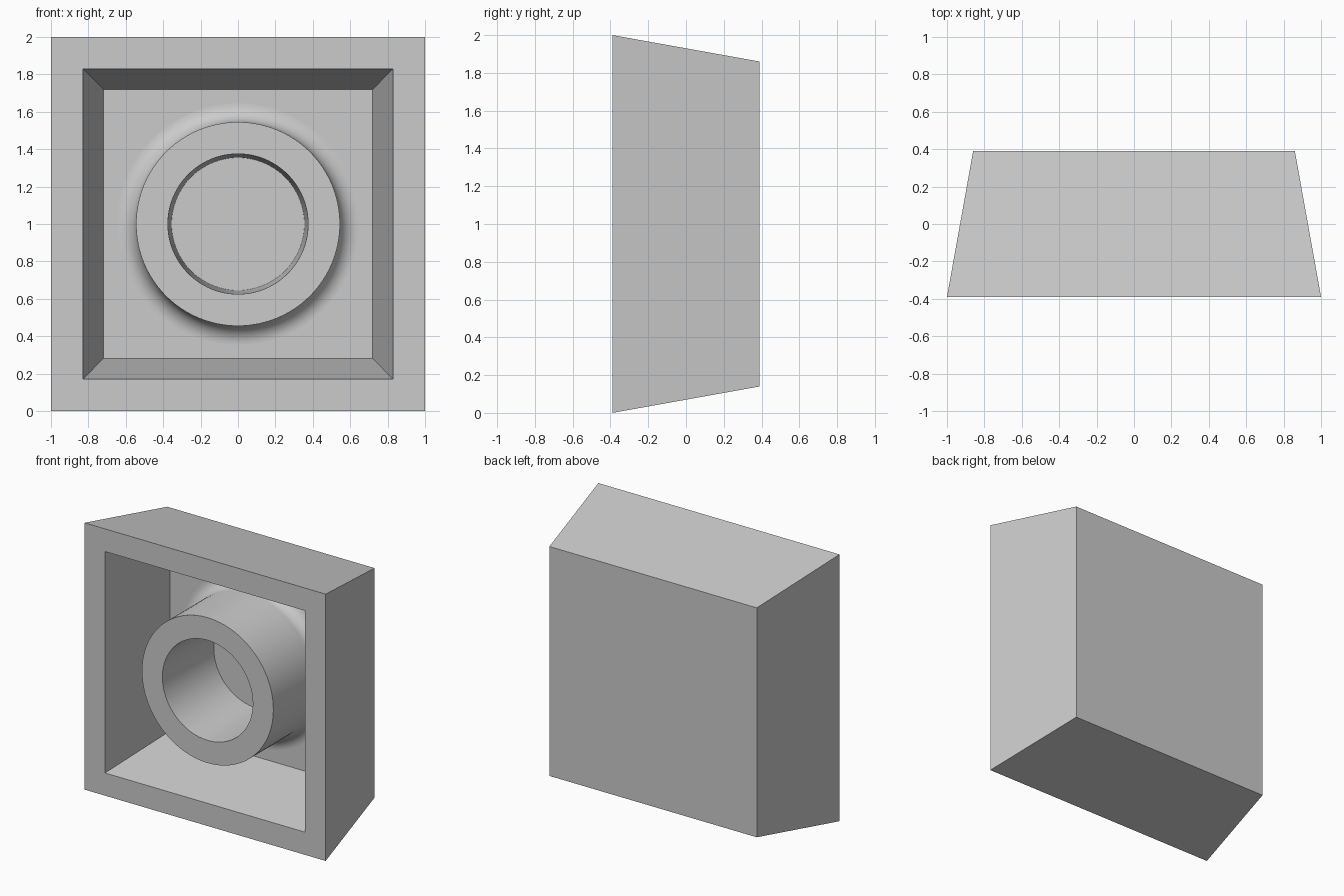
import bpy, bmesh, math

cube = bpy.data.objects.get("Cube")
if cube:
    bpy.data.objects.remove(cube, do_unlink=True)

grey = bpy.data.materials.new("plain grey")
grey.use_nodes = True
colour = (0.6, 0.6, 0.6, 1)
grey.diffuse_color = colour
grey.node_tree.nodes["Principled BSDF"].inputs["Base Color"].default_value = colour

MID = 1.0            # height of the centre axis
FRONT, BACK = -0.39, 0.39
FLOOR = 0.22         # depth of the pocket floor
SEGMENTS = 96


def sweep(name, profile, sides, turn=0.0, caps=False, smooth=False):
    """Join rings of (radius, y) around the axis along y."""
    bm = bmesh.new()
    rings = []
    for r, y in profile:
        angles = [turn + math.tau * i / sides for i in range(sides)]
        rings.append([bm.verts.new((r * math.cos(a), y, MID + r * math.sin(a)))
                      for a in angles])
    for a, b in zip(rings, rings[1:]):
        for i in range(sides):
            j = (i + 1) % sides
            bm.faces.new((a[i], a[j], b[j], b[i]))
    if caps:
        bm.faces.new(rings[0])
        bm.faces.new(rings[-1])
        bmesh.ops.recalc_face_normals(bm, faces=bm.faces)
    mesh = bpy.data.meshes.new(name)
    bm.to_mesh(mesh)
    bm.free()
    mesh.materials.append(grey)
    obj = bpy.data.objects.new(name, mesh)
    bpy.context.collection.objects.link(obj)
    if smooth:
        bpy.ops.object.select_all(action='DESELECT')
        obj.select_set(True)
        bpy.context.view_layer.objects.active = obj
        bpy.ops.object.shade_smooth_by_angle(angle=math.radians(30))
    return obj


# Tapered square housing with a drafted pocket open to the front
half_widths = [(0.86, BACK), (1.0, FRONT), (0.83, FRONT), (0.72, FLOOR)]
sweep("housing", [(h * math.sqrt(2), y) for h, y in half_widths],
      4, turn=math.pi / 4, caps=True)

# Hollow boss, blended into the pocket floor by a fillet
OUTER, RIM, FILLET = 0.545, -0.36, 0.1
boss = [(0.355, FLOOR), (0.375, RIM), (OUTER, RIM)]
for k in range(13):
    a = math.pi / 2 * k / 12
    boss.append((OUTER + FILLET * (1 - math.cos(a)),
                 FLOOR - FILLET * (1 - math.sin(a))))
sweep("boss", boss, SEGMENTS, smooth=True)
